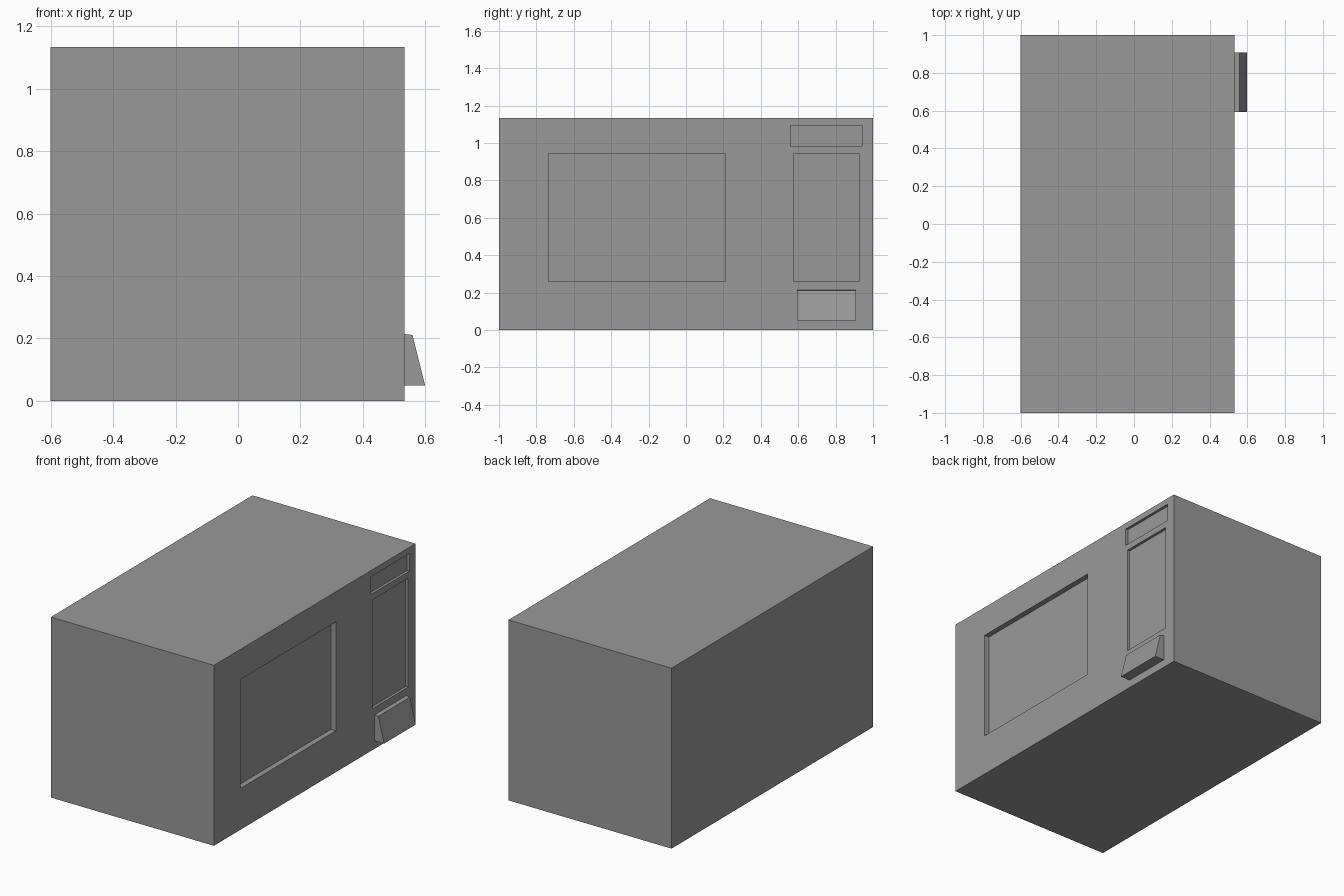
import bpy, bmesh

if "Cube" in bpy.data.objects:
    bpy.data.objects.remove(bpy.data.objects["Cube"])

FACE_X = 0.533  # plane of the door and control side

# Dark grey casing
casing = bpy.data.materials.new("dark_grey")
casing.diffuse_color = (0.32, 0.32, 0.32, 1)
casing.use_nodes = True
casing.node_tree.nodes["Principled BSDF"].inputs["Base Color"].default_value = casing.diffuse_color


def mesh_object(name, bm):
    bmesh.ops.recalc_face_normals(bm, faces=bm.faces)
    me = bpy.data.meshes.new(name)
    bm.to_mesh(me)
    bm.free()
    me.materials.append(casing)
    ob = bpy.data.objects.new(name, me)
    bpy.context.collection.objects.link(ob)
    return ob


def box(name, x, y, z):
    bm = bmesh.new()
    bmesh.ops.create_cube(bm, size=1)
    for v in bm.verts:
        v.co = [lo_hi[0] if c < 0 else lo_hi[1] for c, lo_hi in zip(v.co, (x, y, z))]
    return mesh_object(name, bm)


# Oven body
body = box("oven_body", (-0.6, FACE_X), (-1, 1), (0, 1.133))

# Recesses: door window, keypad and display (y range, z range, depth)
recesses = {
    "door_window": ((-0.735, 0.21), (0.26, 0.943), 0.034),
    "keypad": ((0.574, 0.925), (0.26, 0.943), 0.017),
    "display": ((0.559, 0.94), (0.983, 1.094), 0.017),
}
for name, (y, z, depth) in recesses.items():
    cutter = box(name + "_cutter", (FACE_X - depth, FACE_X + 0.1), y, z)
    cutter.hide_render = True
    cutter.hide_viewport = True
    cutter.display_type = 'WIRE'
    mod = body.modifiers.new(name, 'BOOLEAN')
    mod.operation = 'DIFFERENCE'
    mod.solver = 'EXACT'
    mod.object = cutter

# Wedge-shaped door button, profile in x and z extruded along y
profile = [(FACE_X, 0.05), (0.599, 0.05), (0.559, 0.211), (FACE_X, 0.214)]
bm = bmesh.new()
face = bm.faces.new([bm.verts.new((x, 0.594, z)) for x, z in profile])
ext = bmesh.ops.extrude_face_region(bm, geom=[face])
for v in ext["geom"]:
    if isinstance(v, bmesh.types.BMVert):
        v.co.y = 0.908
mesh_object("door_button", bm)
